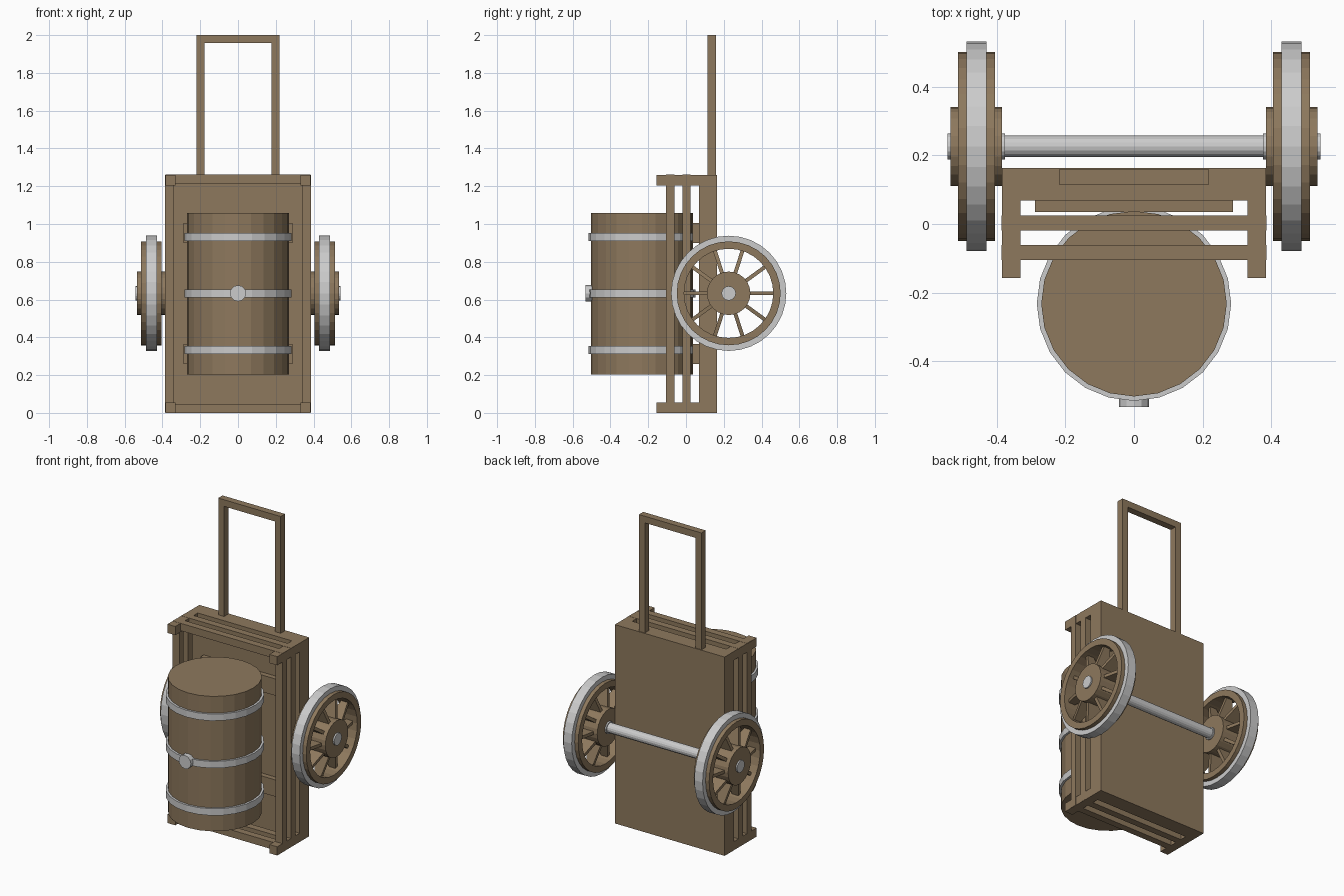
import bpy, bmesh, math
from mathutils import Matrix, Vector

if "Cube" in bpy.data.objects:
    bpy.data.objects.remove(bpy.data.objects["Cube"])

wood = bpy.data.materials.new("wood")
wood.diffuse_color = (0.27, 0.19, 0.11, 1)
wood.use_nodes = True
wood.node_tree.nodes["Principled BSDF"].inputs["Base Color"].default_value = wood.diffuse_color

TO_X = Matrix.Rotation(math.pi / 2, 4, 'Y')
TO_Y = Matrix.Rotation(math.pi / 2, 4, 'X')
UP = Matrix.Identity(4)


def finish(name, bm, mat=None):
    bmesh.ops.recalc_face_normals(bm, faces=bm.faces)
    me = bpy.data.meshes.new(name)
    bm.to_mesh(me)
    bm.free()
    ob = bpy.data.objects.new(name, me)
    bpy.context.collection.objects.link(ob)
    if mat:
        me.materials.append(mat)
    return ob


def box(name, x, y, z, mat=wood):
    bm = bmesh.new()
    size = Matrix.Diagonal((x[1] - x[0], y[1] - y[0], z[1] - z[0], 1))
    mid = Matrix.Translation((sum(x) / 2, sum(y) / 2, sum(z) / 2))
    bmesh.ops.create_cube(bm, size=1, matrix=mid @ size)
    return finish(name, bm, mat)


def cyl(name, r, length, loc, rot, n, mat=None):
    bm = bmesh.new()
    bmesh.ops.create_cone(bm, cap_ends=True, segments=n, radius1=r, radius2=r,
                          depth=length, matrix=Matrix.Translation(loc) @ rot)
    return finish(name, bm, mat)


def ring(name, r0, r1, length, loc, rot, n, mat=None):
    bm = bmesh.new()
    h = length / 2
    m = Matrix.Translation(loc) @ rot
    loops = []
    for i in range(n):
        a = 2 * math.pi * i / n
        loops.append([bm.verts.new(m @ Vector((r * math.sin(a), r * math.cos(a), z)))
                      for r, z in ((r0, -h), (r1, -h), (r1, h), (r0, h))])
    for i in range(n):
        p, q = loops[i], loops[(i + 1) % n]
        for k in range(4):
            bm.faces.new((p[k], p[(k + 1) % 4], q[(k + 1) % 4], q[k]))
    return finish(name, bm, mat)


def spokes(name, cx, cy, cz, count=10):
    # tapered spokes, wide at the hub and narrow at the rim
    bm = bmesh.new()
    for i in range(count):
        m = Matrix.Translation((cx, cy, cz)) @ Matrix.Rotation(2 * math.pi * i / count, 4, 'X')
        verts = bmesh.ops.create_cube(bm, size=1)["verts"]
        for v in verts:
            outer = v.co.y > 0
            w = 0.04 if outer else 0.11
            v.co = m @ Vector((v.co.x * w, 0.245 if outer else 0.09, v.co.z * 0.02))
    return finish(name, bm, wood)


# crate: back board, corner rails, slats
W, H, T = 0.385, 1.26, 0.055
box("back_board", (-W, W), (0.068, 0.163), (0, H))
for s, side in ((-1, "left"), (1, "right")):
    for z, lvl in ((0, "bottom"), (H - T, "top")):
        box(f"{side}_{lvl}_corner_rail", sorted((s * (W - T), s * W)), (-0.157, 0.07), (z, z + T))
for i, y in enumerate((-0.105, -0.019)):
    for s, side in ((-1, "left"), (1, "right")):
        box(f"{side}_slat_{i}", sorted((s * 0.338, s * (W + 0.001))), (y, y + 0.044), (0.001, H - 0.001))
    for z, lvl in ((-0.001, "bottom"), (H - 0.046, "top")):
        box(f"{lvl}_slat_{i}", (-W, W), (y, y + 0.044), (max(z, 0), z + 0.047))

# handle
for s, side in ((-1, "left"), (1, "right")):
    box(f"{side}_handle_bar", sorted((s * 0.178, s * 0.219)), (0.115, 0.158), (H - 0.02, 2.0))
box("handle_grip", (-0.178, 0.178), (0.115, 0.158), (1.958, 2.0))

# barrel with hoops, bung and rear supports
BY = -0.232
cyl("barrel", 0.27, 0.855, (0, BY, 0.632), UP, 24, wood)
for i, z in enumerate((0.332, 0.632, 0.932)):
    ring(f"barrel_hoop_{i}", 0.262, 0.283, 0.043, (0, BY, z), UP, 24)
cyl("barrel_bung", 0.043, 0.05, (0, -0.508, 0.633), TO_Y, 12)
for i, z in enumerate((0.26, 0.9)):
    box(f"barrel_support_{i}", (-0.288, 0.288), (0.035, 0.07), (z, z + 0.106))

# axle and wheels
CY, CZ = 0.226, 0.633
cyl("axle", 0.031, 0.9, (0, CY, CZ), TO_X, 16)
for s, side in ((-1, "left"), (1, "right")):
    c = (s * 0.459, CY, CZ)
    ring(f"{side}_tyre", 0.272, 0.305, 0.058, c, TO_X, 32)
    ring(f"{side}_rim", 0.236, 0.275, 0.108, c, TO_X, 32, wood)
    cyl(f"{side}_hub", 0.115, 0.15, c, TO_X, 24, wood)
    cyl(f"{side}_axle_cap", 0.038, 0.168, c, TO_X, 16)
    spokes(f"{side}_spokes", *c)
